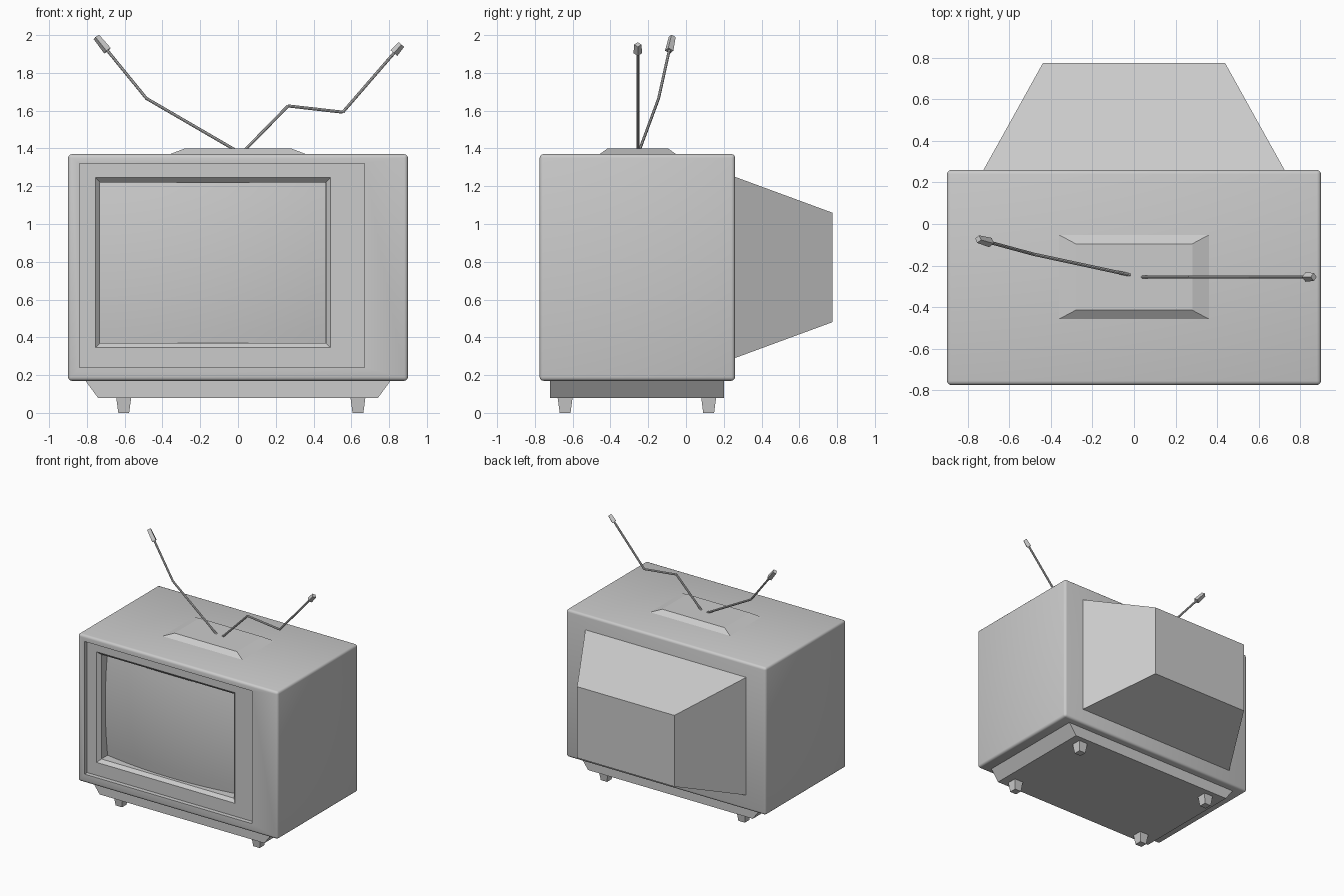
import bpy, bmesh
from mathutils import Vector

cube = bpy.data.objects.get("Cube")
if cube:
    bpy.data.objects.remove(cube, do_unlink=True)

grey = bpy.data.materials.new("plain grey")
grey.use_nodes = True
GREY = (0.6, 0.6, 0.6, 1)
grey.diffuse_color = GREY
grey.node_tree.nodes["Principled BSDF"].inputs["Base Color"].default_value = GREY


def finish(name, bm, smooth=False):
    bmesh.ops.recalc_face_normals(bm, faces=bm.faces)
    mesh = bpy.data.meshes.new(name)
    bm.to_mesh(mesh)
    bm.free()
    mesh.materials.append(grey)
    obj = bpy.data.objects.new(name, mesh)
    bpy.context.collection.objects.link(obj)
    if smooth:
        bpy.ops.object.select_all(action='DESELECT')
        obj.select_set(True)
        bpy.context.view_layer.objects.active = obj
        bpy.ops.object.shade_smooth_by_angle(angle=0.6)
    return obj


def box(bm, low, high):
    """Axis-aligned box between two corners."""
    low, high = Vector(low), Vector(high)
    verts = bmesh.ops.create_cube(bm, size=1)["verts"]
    for v in verts:
        v.co = (low + high) / 2 + v.co * (high - low)
    return verts


def tapered(name, low, high, axis, sign, scale):
    """Box whose end on the given side of an axis is scaled about its centre."""
    bm = bmesh.new()
    centre = (Vector(low) + Vector(high)) / 2
    for v in box(bm, low, high):
        if (v.co[axis] - centre[axis]) * sign > 0:
            for i in range(3):
                if i != axis:
                    v.co[i] = centre[i] + (v.co[i] - centre[i]) * scale[i]
    return finish(name, bm)


# Cabinet with rounded edges and a stepped recess in the front
bm = bmesh.new()
box(bm, (-0.9, -0.775, 0.17), (0.9, 0.26, 1.37))
bmesh.ops.bevel(bm, geom=bm.edges[:], offset=0.02, segments=3, profile=0.5,
                affect='EDGES')
front = min(bm.faces, key=lambda f: f.calc_center_median().y - f.calc_area())
for f in bm.faces:
    if f.normal.y < -0.99 and f.calc_area() > 0.5:
        front = f
for x0, x1, z0, z1, y in ((-0.84, 0.67, 0.24, 1.32, -0.775),
                          (-0.84, 0.67, 0.24, 1.32, -0.74),
                          (-0.755, 0.49, 0.345, 1.245, -0.74),
                          (-0.73, 0.465, 0.37, 1.22, -0.715),
                          (-0.73, 0.465, 0.37, 1.22, -0.62)):
    bmesh.ops.inset_individual(bm, faces=[front], thickness=0.01)
    mid = front.calc_center_median()
    for v in front.verts:
        v.co = (x0 if v.co.x < mid.x else x1, y, z0 if v.co.z < mid.z else z1)
finish("cabinet", bm, True)

# Bulging screen
bm = bmesh.new()
bmesh.ops.create_grid(bm, x_segments=16, y_segments=12, size=1)
for v in bm.verts:
    u, w = v.co.x, v.co.y
    v.co = (-0.1325 + u * 0.597, -0.72 + 0.055 * u * u + 0.03 * w * w,
            0.795 + w * 0.425)
screen = finish("screen", bm, True)
if screen.data.polygons[0].normal.y > 0:
    screen.data.flip_normals()

# Tapered tube housing, base and aerial dock
tapered("rear_housing", (-0.73, 0.25, 0.287), (0.73, 0.775, 1.253), 1, 1,
        (0.6, 1, 0.6))
tapered("base", (-0.815, -0.72, 0.08), (0.815, 0.2, 0.18), 2, -1, (0.91, 1, 1))
tapered("aerial_dock", (-0.365, -0.46, 1.368), (0.365, -0.05, 1.4), 2, 1,
        (0.77, 0.78, 1))

# Feet
for side, x in (("right", -0.605), ("left", 0.635)):
    for end, y in (("front", -0.64), ("back", 0.12)):
        tapered(f"{end}_{side}_foot", (x - 0.04, y - 0.04, 0),
                (x + 0.04, y + 0.04, 0.085), 2, -1, (0.72, 0.72, 1))


def rod(bm, a, b, r1, r2, sides):
    """Cone section running from a to b."""
    a, b = Vector(a), Vector(b)
    turn = (b - a).to_track_quat('Z', 'Y').to_matrix().to_4x4()
    turn.translation = (a + b) / 2
    bmesh.ops.create_cone(bm, cap_ends=True, segments=sides, radius1=r1,
                          radius2=r2, depth=(b - a).length, matrix=turn)


# Bent aerials with blocky tips
aerials = {
    "right": [(-0.02, -0.245, 1.395), (-0.485, -0.145, 1.665),
              (-0.75, -0.073, 1.99)],
    "left": [(0.03, -0.255, 1.385), (0.265, -0.255, 1.625),
             (0.555, -0.255, 1.592), (0.865, -0.255, 1.95)],
}
for side, path in aerials.items():
    bm = bmesh.new()
    for a, b in zip(path, path[1:]):
        rod(bm, a, b, 0.008, 0.008, 8)
    finish(f"{side}_aerial", bm, True)
    end = Vector(path[-1])
    back = (Vector(path[-2]) - end).normalized()
    bm = bmesh.new()
    rod(bm, end + back * (0.095 if side == "right" else 0.06), end,
        0.023, 0.019, 4)
    finish(f"{side}_aerial_tip", bm)
